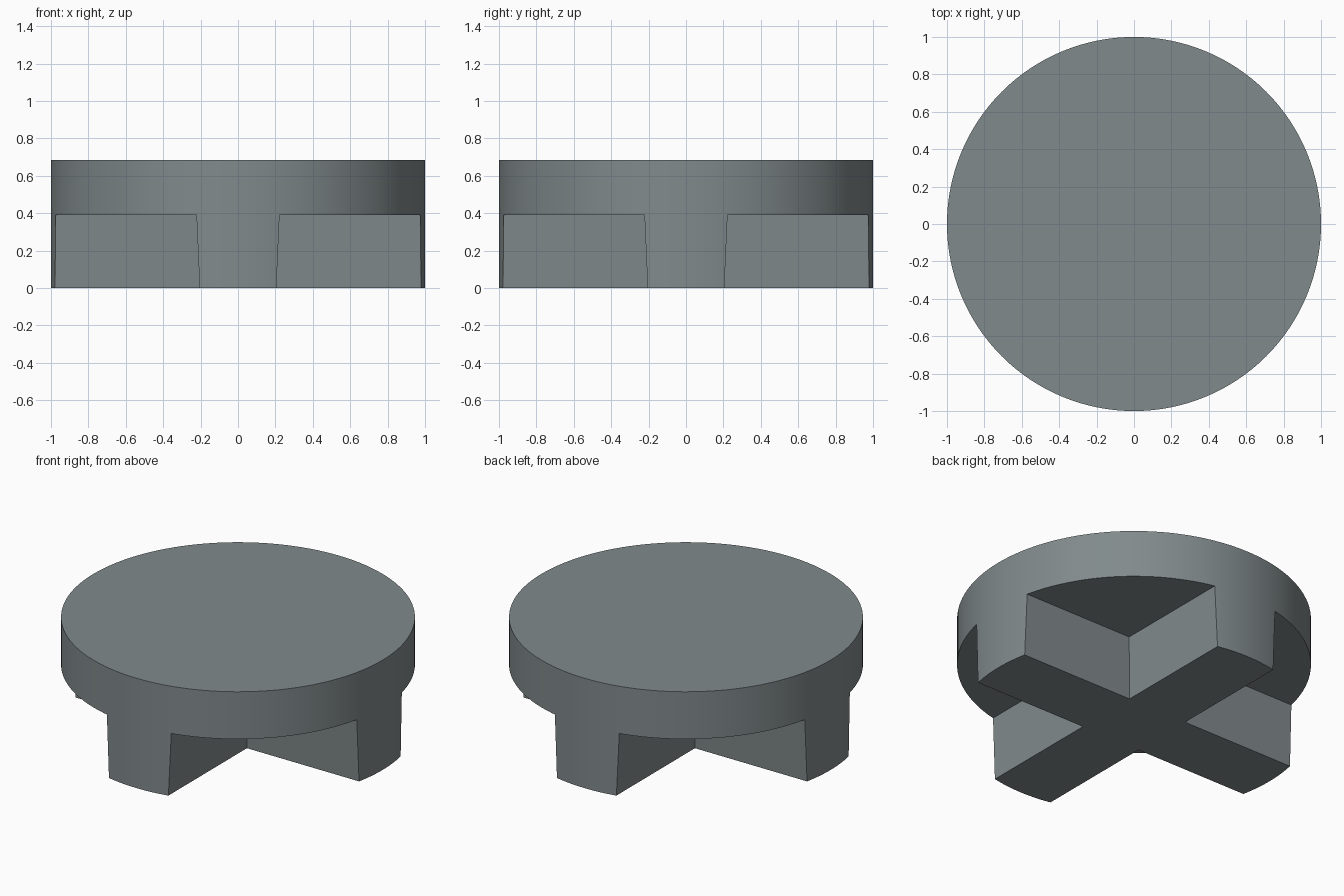
import bpy, bmesh, math
from mathutils import Matrix

if "Cube" in bpy.data.objects:
    bpy.data.objects.remove(bpy.data.objects["Cube"])

HEIGHT, NOTCH_TOP = 0.685, 0.39
ARM_BOTTOM, ARM_TOP = 0.205, 0.222   # half widths of the drafted cross arms
BELOW = -0.1

grey = bpy.data.materials.new("slate grey")
grey.diffuse_color = (0.22, 0.255, 0.262, 1)
grey.use_nodes = True
grey.node_tree.nodes["Principled BSDF"].inputs["Base Color"].default_value = grey.diffuse_color

# round cap body
bpy.ops.mesh.primitive_cylinder_add(vertices=128, radius=1, depth=HEIGHT,
                                    location=(0, 0, HEIGHT / 2))
cap = bpy.context.object
cap.name = "round_cap_with_cross_foot"
cap.data.materials.append(grey)

# four corner notches with drafted inner walls, leaving a cross below the disc
slope = (ARM_TOP - ARM_BOTTOM) / NOTCH_TOP
bm = bmesh.new()
for i in range(4):
    verts = bmesh.ops.create_cube(bm, size=2)["verts"]
    for v in verts:
        z = NOTCH_TOP if v.co.z > 0 else BELOW
        inner = ARM_BOTTOM + slope * z
        v.co = (1.5 if v.co.x > 0 else inner, 1.5 if v.co.y > 0 else inner, z)
    bmesh.ops.rotate(bm, verts=verts, cent=(0, 0, 0),
                     matrix=Matrix.Rotation(i * math.pi / 2, 3, 'Z'))
mesh = bpy.data.meshes.new("notch_cutters")
bm.to_mesh(mesh)
bm.free()
cutter = bpy.data.objects.new("notch_cutters", mesh)
bpy.context.collection.objects.link(cutter)
cutter.hide_render = True
mesh.materials.append(grey)

cut = cap.modifiers.new("notches", 'BOOLEAN')
cut.operation, cut.solver, cut.object = 'DIFFERENCE', 'EXACT', cutter
bpy.context.view_layer.objects.active = cap
bpy.ops.object.modifier_apply(modifier=cut.name)
bpy.data.objects.remove(cutter)

# smooth round wall, sharp edges elsewhere
cap.select_set(True)
bpy.ops.object.shade_smooth_by_angle(angle=math.radians(30))
